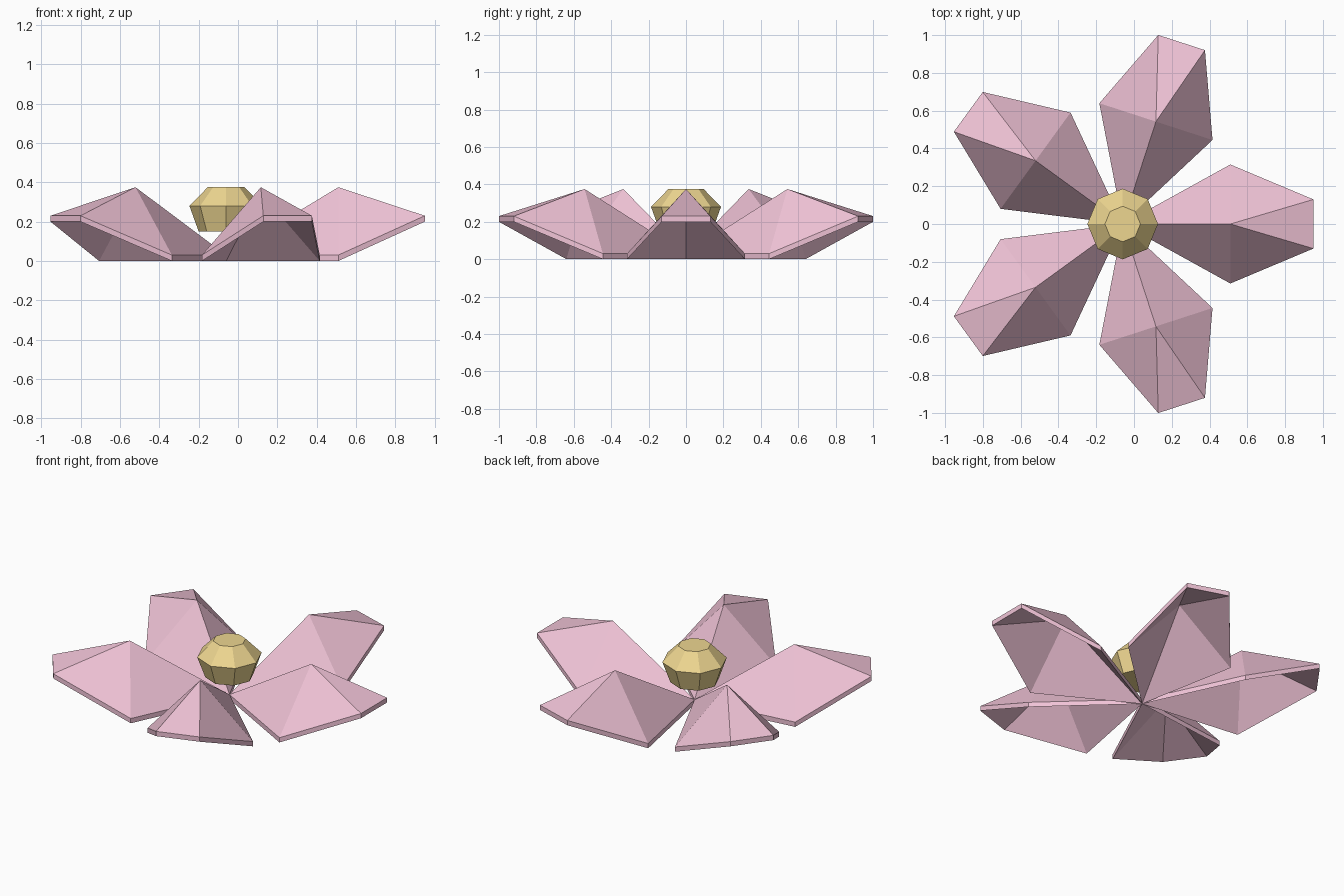
import bpy, bmesh, math
from mathutils import Matrix

if "Cube" in bpy.data.objects:
    bpy.data.objects.remove(bpy.data.objects["Cube"])

CX = -0.06      # flower axis
THICK = 0.03    # petal thickness


def material(name, color):
    mat = bpy.data.materials.new(name)
    mat.diffuse_color = color
    mat.use_nodes = True
    mat.node_tree.nodes["Principled BSDF"].inputs["Base Color"].default_value = mat.diffuse_color
    return mat


def finish(name, bm, mat):
    bmesh.ops.recalc_face_normals(bm, faces=bm.faces)
    mesh = bpy.data.meshes.new(name)
    bm.to_mesh(mesh)
    bm.free()
    mesh.materials.append(mat)
    obj = bpy.data.objects.new(name, mesh)
    bpy.context.collection.objects.link(obj)
    return obj


def petal(name, angle, mat):
    # Folded sheet: base, side, tip, tip, side around a raised peak
    outline = [(0, 0, 0), (0.57, -0.315, 0), (1.01, -0.13, 0.2),
               (1.01, 0.13, 0.2), (0.57, 0.315, 0)]
    bm = bmesh.new()
    rim = [bm.verts.new(p) for p in outline]
    peak = bm.verts.new((0.57, 0, 0.345))
    for i in range(5):
        bm.faces.new((rim[i], rim[(i + 1) % 5], peak))
    # Vertical thickness, keeping the lower sheet
    ret = bmesh.ops.extrude_face_region(bm, geom=bm.faces[:], use_keep_orig=True)
    top = [g for g in ret["geom"] if isinstance(g, bmesh.types.BMVert)]
    bmesh.ops.translate(bm, verts=top, vec=(0, 0, THICK))
    bm.transform(Matrix.Translation((CX, 0, 0)) @ Matrix.Rotation(angle, 4, "Z"))
    finish(name, bm, mat)


def flower_centre(mat):
    # Eight-sided bud from three stacked rings
    bm = bmesh.new()
    rings = []
    for r, z in [(0.14, 0.15), (0.187, 0.28), (0.094, 0.375)]:
        rings.append([bm.verts.new((CX + r * math.cos(i * math.pi / 4),
                                    r * math.sin(i * math.pi / 4), z))
                      for i in range(8)])
    for lo, hi in zip(rings, rings[1:]):
        for i in range(8):
            j = (i + 1) % 8
            bm.faces.new((lo[i], lo[j], hi[j], hi[i]))
    bm.faces.new(rings[0][::-1])
    bm.faces.new(rings[-1])
    finish("flower_centre", bm, mat)


pink = material("petal_pink", (0.88, 0.55, 0.68, 1))
gold = material("centre_gold", (0.85, 0.67, 0.28, 1))

for k in range(5):
    petal(f"petal_{k + 1}", k * math.tau / 5, pink)
flower_centre(gold)
